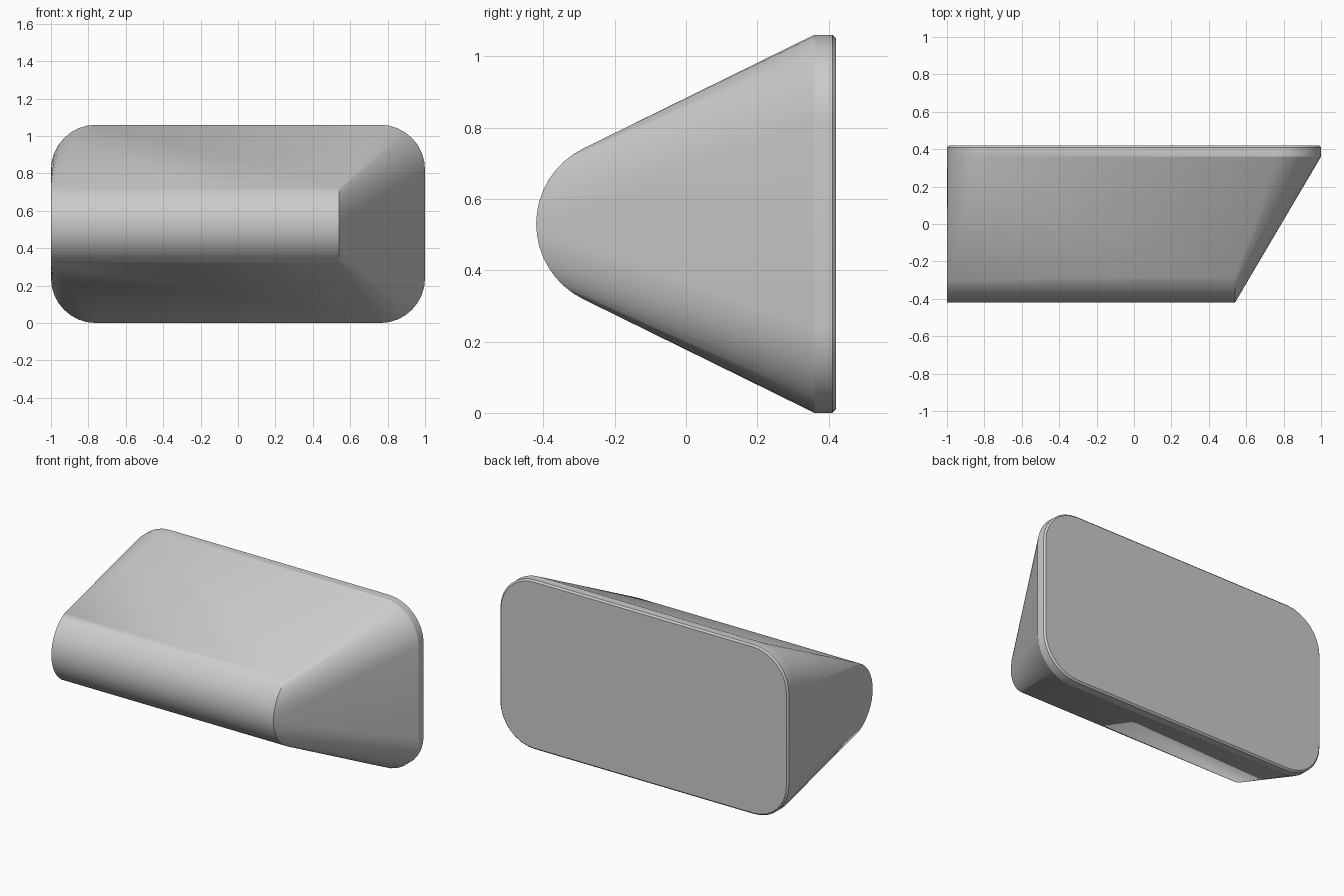
import bpy, bmesh, math
from math import cos, sin, radians

cube = bpy.data.objects.get("Cube")
if cube:
    bpy.data.objects.remove(cube, do_unlink=True)

# Single grey material
grey = bpy.data.materials.new("plain grey")
grey.use_nodes = True
colour = (0.6, 0.6, 0.6, 1)
grey.diffuse_color = colour
grey.node_tree.nodes["Principled BSDF"].inputs["Base Color"].default_value = colour

HALF_WIDTH, HALF_HEIGHT, CORNER = 1.0, 0.53, 0.24
MID_Z = HALF_HEIGHT
STEPS = 8


def rounded_plate(y, inset=0):
    """Points of a rounded rectangle facing along y."""
    points = []
    radius = CORNER - inset
    for sx in (-1, 1):
        for sz in (-1, 1):
            for i in range(STEPS + 1):
                a = radians(90 * i / STEPS)
                points.append((sx * (HALF_WIDTH - CORNER + radius * cos(a)), y,
                               MID_Z + sz * (HALF_HEIGHT - CORNER + radius * sin(a))))
    return points


def nose_arc(x, centre_y=-0.185, radius=0.235, sweep=64):
    """Points of the rounded front edge at one end."""
    points = []
    for i in range(2 * STEPS + 1):
        a = radians(sweep * (i / STEPS - 1))
        points.append((x, centre_y - radius * cos(a), MID_Z + radius * sin(a)))
    return points


# Wedge body: rounded back plate with a fine edge, stretched to the nose
bm = bmesh.new()
for p in (rounded_plate(0.36) + rounded_plate(0.41) + rounded_plate(0.42, 0.01)
          + nose_arc(-HALF_WIDTH) + nose_arc(0.54)):
    bm.verts.new(p)
hull = bmesh.ops.convex_hull(bm, input=bm.verts[:])
loose = [v for v in bm.verts if not v.link_faces]
bmesh.ops.delete(bm, geom=loose, context='VERTS')
bmesh.ops.dissolve_limit(bm, angle_limit=radians(0.5),
                         verts=bm.verts[:], edges=bm.edges[:])
bmesh.ops.recalc_face_normals(bm, faces=bm.faces[:])

mesh = bpy.data.meshes.new("wedge_body")
bm.to_mesh(mesh)
bm.free()
mesh.materials.append(grey)
body = bpy.data.objects.new("wedge_body", mesh)
bpy.context.collection.objects.link(body)

# Smooth curves, sharp ends
bpy.ops.object.select_all(action='DESELECT')
body.select_set(True)
bpy.context.view_layer.objects.active = body
bpy.ops.object.shade_smooth_by_angle(angle=radians(25))
